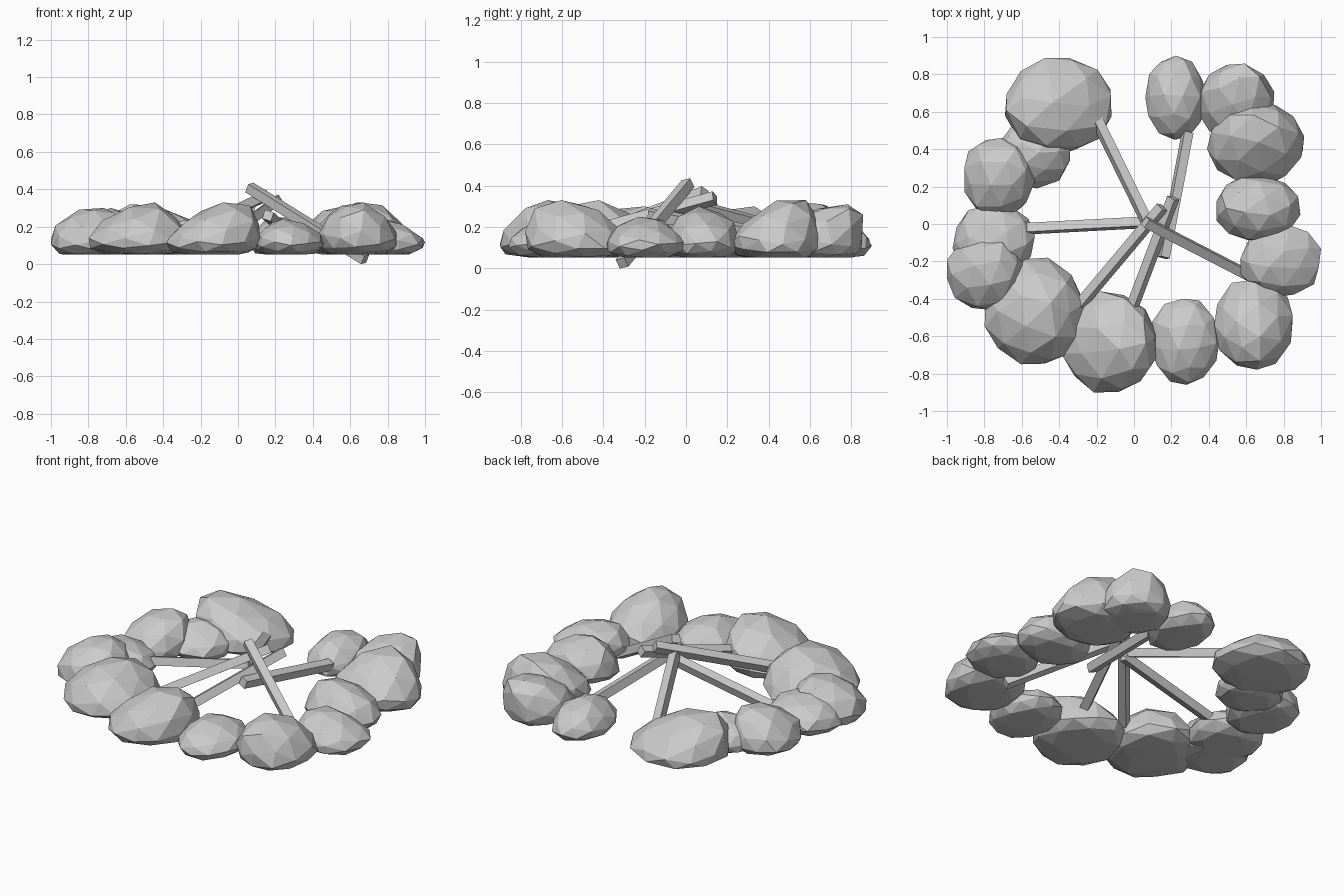
import bpy, bmesh, random
from mathutils import Vector, Quaternion

if "Cube" in bpy.data.objects:
    bpy.data.objects.remove(bpy.data.objects["Cube"])

random.seed(4)
FLOOR, WAIST = 0.052, 0.115   # underside and widest height of the stones


def finish(bm, name):
    mesh = bpy.data.meshes.new(name)
    bm.to_mesh(mesh)
    bm.free()
    ob = bpy.data.objects.new(name, mesh)
    bpy.context.collection.objects.link(ob)


def stone(name, x0, x1, y0, y1, top, lean_x=0, lean_y=0, power=1.3):
    bm = bmesh.new()
    bmesh.ops.create_icosphere(bm, subdivisions=2, radius=1)
    spin = Quaternion((random.random(), random.random(), random.random(), random.random())).normalized()
    for v in bm.verts:
        v.co = (spin @ v.co) * random.uniform(0.96, 1.04)
    # fit the uneven ball to its footprint, domed above and flat below
    lo = [min(v.co[i] for v in bm.verts) for i in range(3)]
    hi = [max(v.co[i] for v in bm.verts) for i in range(3)]
    for v in bm.verts:
        t = v.co.z / hi[2]
        x = x0 + (x1 - x0) * (v.co.x - lo[0]) / (hi[0] - lo[0])
        y = y0 + (y1 - y0) * (v.co.y - lo[1]) / (hi[1] - lo[1])
        if t > 0:
            z = WAIST + t ** power * (top - WAIST)
            x += lean_x * t * t
            y += lean_y * t * t
        else:
            z = max(FLOOR, WAIST + t * 0.085)
        v.co = (x, y, z)
    # convex faceted shell
    hull = bmesh.ops.convex_hull(bm, input=bm.verts)
    bmesh.ops.delete(bm, geom=[g for g in hull["geom_interior"]
                               if isinstance(g, bmesh.types.BMVert)], context='VERTS')
    bmesh.ops.recalc_face_normals(bm, faces=bm.faces)
    finish(bm, name)


def stick(name, inner, outer, roll=0.0, width=0.05):
    a, b = Vector(inner), Vector(outer)
    d = b - a
    bm = bmesh.new()
    bmesh.ops.create_cube(bm, size=1)
    rot = d.to_track_quat('Z', 'Y') @ Quaternion((0, 0, 1), roll)
    for v in bm.verts:
        p = Vector((v.co.x * width, v.co.y * width, v.co.z * d.length))
        v.co = rot @ p + (a + b) / 2
    finish(bm, name)


# ring of stones: x range, y range, height, lean of the peak, steepness
stones = [
    (-0.69, -0.12, 0.38, 0.89, 0.32, -0.14, -0.05),
    (-0.73, -0.34, 0.19, 0.57, 0.25),
    (-0.91, -0.54, 0.03, 0.46, 0.30, 0.06, 0.05, 1.1),
    (-0.97, -0.53, -0.30, 0.10, 0.25),
    (-1.00, -0.58, -0.46, -0.05, 0.30, 0.04, 0.04, 1.1),
    (-0.80, -0.27, -0.75, -0.18, 0.33, 0.05, 0.0),
    (-0.39, 0.12, -0.90, -0.36, 0.33, 0.12, 0.02),
    (0.08, 0.46, -0.86, -0.40, 0.24),
    (0.43, 0.85, -0.77, -0.29, 0.33, -0.02, -0.08, 1.1),
    (0.57, 1.00, -0.39, 0.00, 0.25, -0.07, 0.0),
    (0.44, 0.89, -0.09, 0.26, 0.30, -0.06, 0.0, 1.1),
    (0.39, 0.91, 0.20, 0.67, 0.33, 0.0, 0.08),
    (0.34, 0.75, 0.45, 0.85, 0.31, 0.03, 0.09, 1.0),
    (0.06, 0.39, 0.45, 0.90, 0.25),
]
for i, s in enumerate(stones):
    stone(f"ring_stone_{i + 1}", *s)

# leaning firewood: inner end, outer end, roll
sticks = [
    ((0.06, 0.01, 0.41), (0.68, -0.31, 0.025), 0.2),
    ((0.08, 0.01, 0.28), (-0.67, -0.03, 0.12), 0.3),
    ((0.15, 0.09, 0.365), (-0.33, -0.48, 0.14), 0.5),
    ((0.21, 0.14, 0.34), (-0.05, -0.55, 0.15), 0.5),
    ((0.16, -0.18, 0.26), (0.287, 0.49, 0.15), 0.3),
    ((0.07, 0.01, 0.31), (-0.25, 0.66, 0.14), 0.4),
]
for i, (a, b, r) in enumerate(sticks):
    stick(f"firewood_stick_{i + 1}", a, b, r)
